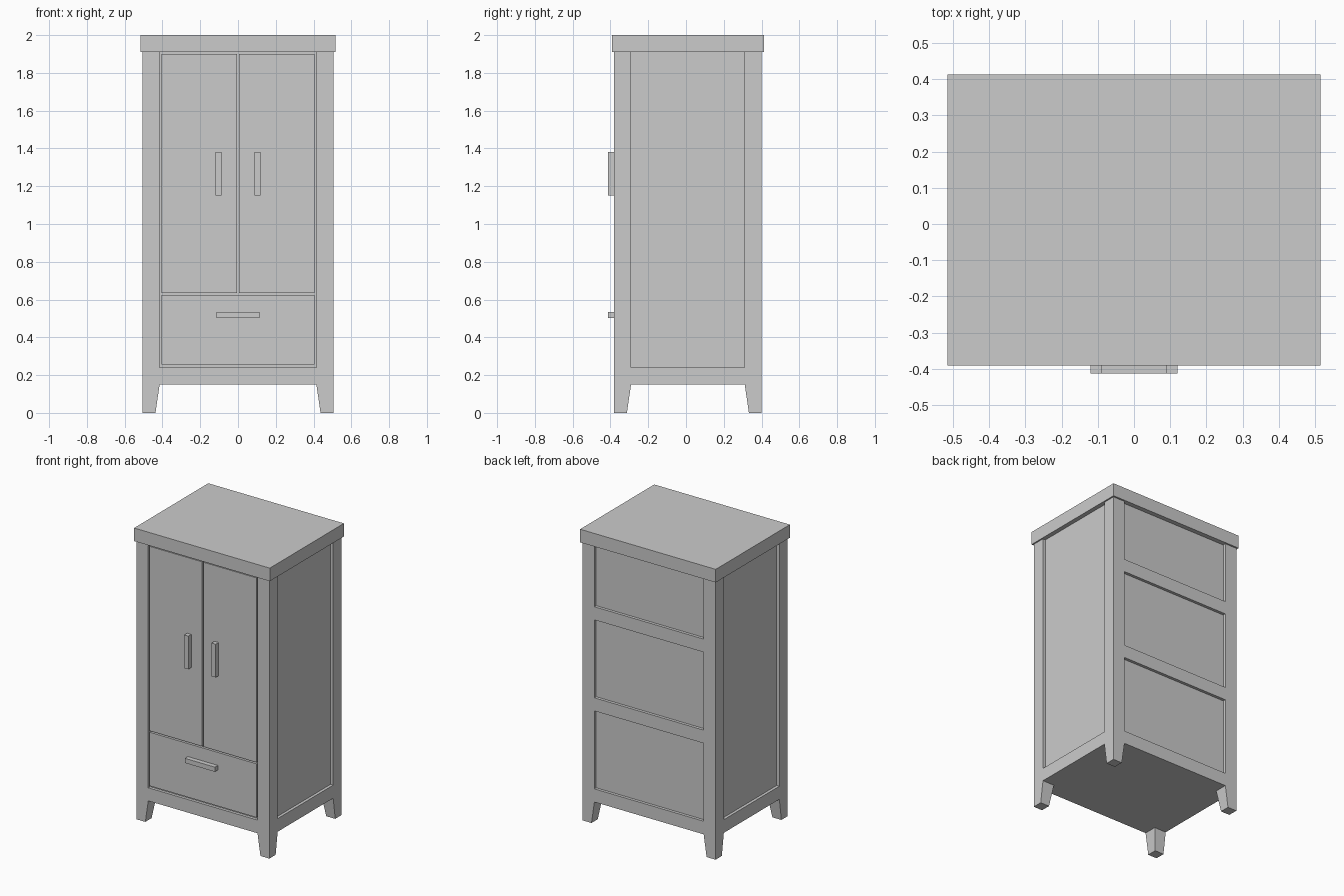
import bpy, bmesh

if "Cube" in bpy.data.objects:
    bpy.data.objects.remove(bpy.data.objects["Cube"])


def box(name, x, y, z):
    """Box from (min, max) ranges on each axis."""
    bm = bmesh.new()
    bmesh.ops.create_cube(bm, size=1)
    for v in bm.verts:
        v.co = [r[0] if c < 0 else r[1] for c, r in zip(v.co, (x, y, z))]
    return finish(name, bm)


def finish(name, bm):
    bmesh.ops.recalc_face_normals(bm, faces=bm.faces)
    mesh = bpy.data.meshes.new(name)
    bm.to_mesh(mesh)
    bm.free()
    ob = bpy.data.objects.new(name, mesh)
    bpy.context.collection.objects.link(ob)
    return ob


def post(name, sx, y_out, sy):
    """Corner post with a foot tapered on its two inner sides."""
    bm = bmesh.new()
    rings = []
    for z, w in ((0, 0.068), (0.15, 0.09), (1.91, 0.09)):
        xi, yi = X - w, y_out - sy * w
        rings.append([bm.verts.new((sx * px, py, z)) for px, py in
                      ((X, y_out), (xi, y_out), (xi, yi), (X, yi))])
    for a, b in zip(rings, rings[1:]):
        for i in range(4):
            j = (i + 1) % 4
            bm.faces.new((a[i], a[j], b[j], b[i]))
    bm.faces.new(rings[0])
    bm.faces.new(rings[-1])
    return finish(name, bm)


X, FRONT, BACK = 0.505, -0.381, 0.401   # outer faces of the posts
W, REC = 0.09, 0.02                     # post width, panel recess
IN = X - W

# Top slab and recessed body
box("top", (-0.515, 0.515), (-0.391, 0.413), (1.91, 2.0))
box("body", (-X + REC, X - REC), (FRONT + REC, BACK - REC), (0.15, 1.91))

# Corner posts and side rails
for side, s in (("left", -1), ("right", 1)):
    post("front_post_" + side, s, FRONT, -1)
    post("back_post_" + side, s, BACK, 1)
    box("side_rail_" + side, sorted((s * (X - REC), s * X)),
        (FRONT + W, BACK - W), (0.15, 0.24))

# Front and back rails
box("front_rail", (-IN, IN), (FRONT, FRONT + REC), (0.15, 0.24))
for i, z in enumerate((0.15, 0.775, 1.40)):
    box(f"back_rail_{i + 1}", (-IN, IN), (BACK - REC, BACK), (z, z + W))

# Doors with upright handles
for side, s in (("left", -1), ("right", 1)):
    box("door_" + side, sorted((s * 0.005, s * 0.406)),
        (FRONT, FRONT + REC), (0.634, 1.90))
    box("door_handle_" + side, sorted((s * 0.088, s * 0.12)),
        (-0.413, FRONT), (1.152, 1.38))

# Drawer with horizontal handle
box("drawer", (-0.406, 0.406), (FRONT, FRONT + REC), (0.256, 0.624))
box("drawer_handle", (-0.114, 0.114), (-0.413, FRONT), (0.503, 0.535))
